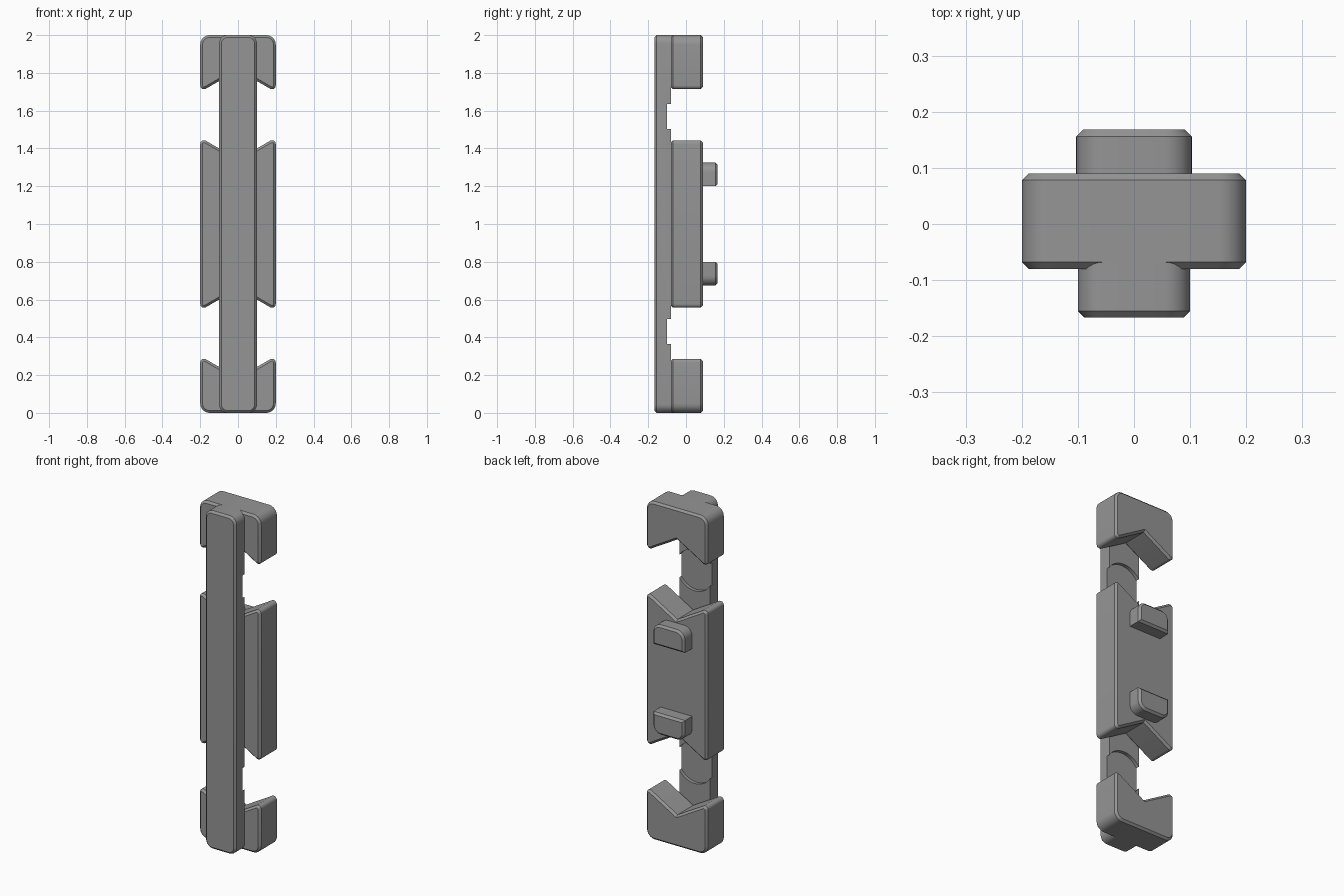
import bpy, bmesh, math
from mathutils import Vector

if "Cube" in bpy.data.objects:
    bpy.data.objects.remove(bpy.data.objects["Cube"])

grey = bpy.data.materials.new("mid grey")
grey.diffuse_color = (0.30, 0.30, 0.30, 1)
grey.use_nodes = True
grey.node_tree.nodes["Principled BSDF"].inputs["Base Color"].default_value = grey.diffuse_color


def rounded(corners, steps=8):
    """Round the corners of a counter-clockwise (x, z, radius) outline."""
    out = []
    n = len(corners)
    for i, (x, z, r) in enumerate(corners):
        p = Vector((x, z))
        if r == 0:
            out.append(p)
            continue
        a = (Vector(corners[i - 1][:2]) - p).normalized()
        b = (Vector(corners[(i + 1) % n][:2]) - p).normalized()
        half = a.angle(b) / 2
        centre = p + (a + b).normalized() * r / math.sin(half)
        start = p + a * r / math.tan(half) - centre
        sweep = math.pi - 2 * half
        for k in range(steps + 1):
            t = sweep * k / steps
            c, s = math.cos(t), math.sin(t)
            out.append(centre + Vector((start.x * c - start.y * s,
                                        start.x * s + start.y * c)))
    return out


def inset(pts, d):
    """Offset a counter-clockwise outline inward."""
    out = []
    for i, p in enumerate(pts):
        e = (p - pts[i - 1]).normalized()
        f = (pts[(i + 1) % len(pts)] - p).normalized()
        m = Vector((-e.y - f.y, e.x + f.x)).normalized()
        out.append(p + m * d / m.dot(Vector((-e.y, e.x))))
    return out


def prism(name, corners, y0, y1, front=0.012, back=0.012, flip=False):
    """Extrude an outline along y with chamfered front and back rims."""
    pts = rounded(corners)
    rings = []
    if front:
        rings.append((y0, front))
    rings += [(y0 + front, 0), (y1 - back, 0)]
    if back:
        rings.append((y1, back))
    bm = bmesh.new()
    loops = []
    for y, d in rings:
        ring = inset(pts, d) if d else pts
        loops.append([bm.verts.new((p.x, y, 2 - p.y if flip else p.y)) for p in ring])
    n = len(pts)
    for a, b in zip(loops, loops[1:]):
        for i in range(n):
            bm.faces.new((a[i], a[(i + 1) % n], b[(i + 1) % n], b[i]))
    bm.faces.new(loops[0])
    bm.faces.new(loops[-1][::-1])
    bmesh.ops.recalc_face_normals(bm, faces=bm.faces)
    me = bpy.data.meshes.new(name)
    bm.to_mesh(me)
    bm.free()
    ob = bpy.data.objects.new(name, me)
    bpy.context.collection.objects.link(ob)
    me.materials.append(grey)
    return ob


def smooth(ob):
    bpy.ops.object.select_all(action='DESELECT')
    ob.select_set(True)
    bpy.context.view_layer.objects.active = ob
    bpy.ops.object.shade_smooth_by_angle(angle=math.radians(30))


parts = []

# Long front bar
bar_outline = [(-0.1, 0, 0.045), (0.1, 0, 0.045), (0.1, 2, 0.045), (-0.1, 2, 0.045)]
bar = prism("front_bar", bar_outline, -0.167, -0.08, back=0)
parts.append(bar)

# Shallow round pockets in the back of the bar
for z in (0.43, 1.57):
    bpy.ops.mesh.primitive_cylinder_add(vertices=64, radius=0.12, depth=0.1,
                                        location=(0, -0.05, z),
                                        rotation=(math.pi / 2, 0, 0))
    cutter = bpy.context.object
    cutter.name = "pocket_cutter"
    cutter.hide_render = True
    mod = bar.modifiers.new("pocket", 'BOOLEAN')
    mod.operation = 'DIFFERENCE'
    mod.solver = 'EXACT'
    mod.object = cutter
    bpy.context.view_layer.objects.active = bar
    bpy.ops.object.modifier_apply(modifier=mod.name)
    bpy.data.objects.remove(cutter)

# Centre block with V notches at both ends
parts.append(prism("centre_block", [
    (-0.2, 0.542, 0.02), (0, 0.658, 0), (0.2, 0.542, 0.02),
    (0.2, 1.458, 0.02), (0, 1.342, 0), (-0.2, 1.458, 0.02)], -0.08, 0.09))

# Mirrored end blocks, bar joints and back tabs
for label, flip in (("upper", False), ("lower", True)):
    parts.append(prism(label + "_block", [
        (-0.2, 1.699, 0.02), (0, 1.8145, 0), (0.2, 1.699, 0.02),
        (0.2, 2, 0.05), (-0.2, 2, 0.05)], -0.08, 0.09, flip=flip))
    parts.append(prism(label + "_joint", [
        (-0.1, 1.9, 0), (0.1, 1.9, 0), (0.1, 2, 0.045), (-0.1, 2, 0.045)],
        -0.081, -0.05, front=0, back=0, flip=flip))
    parts.append(prism(label + "_tab", [
        (-0.103, 1.2, 0), (0.103, 1.2, 0), (0.103, 1.325, 0.05), (-0.103, 1.325, 0.05)],
        0.08, 0.168, front=0, flip=flip))

for ob in parts:
    smooth(ob)
